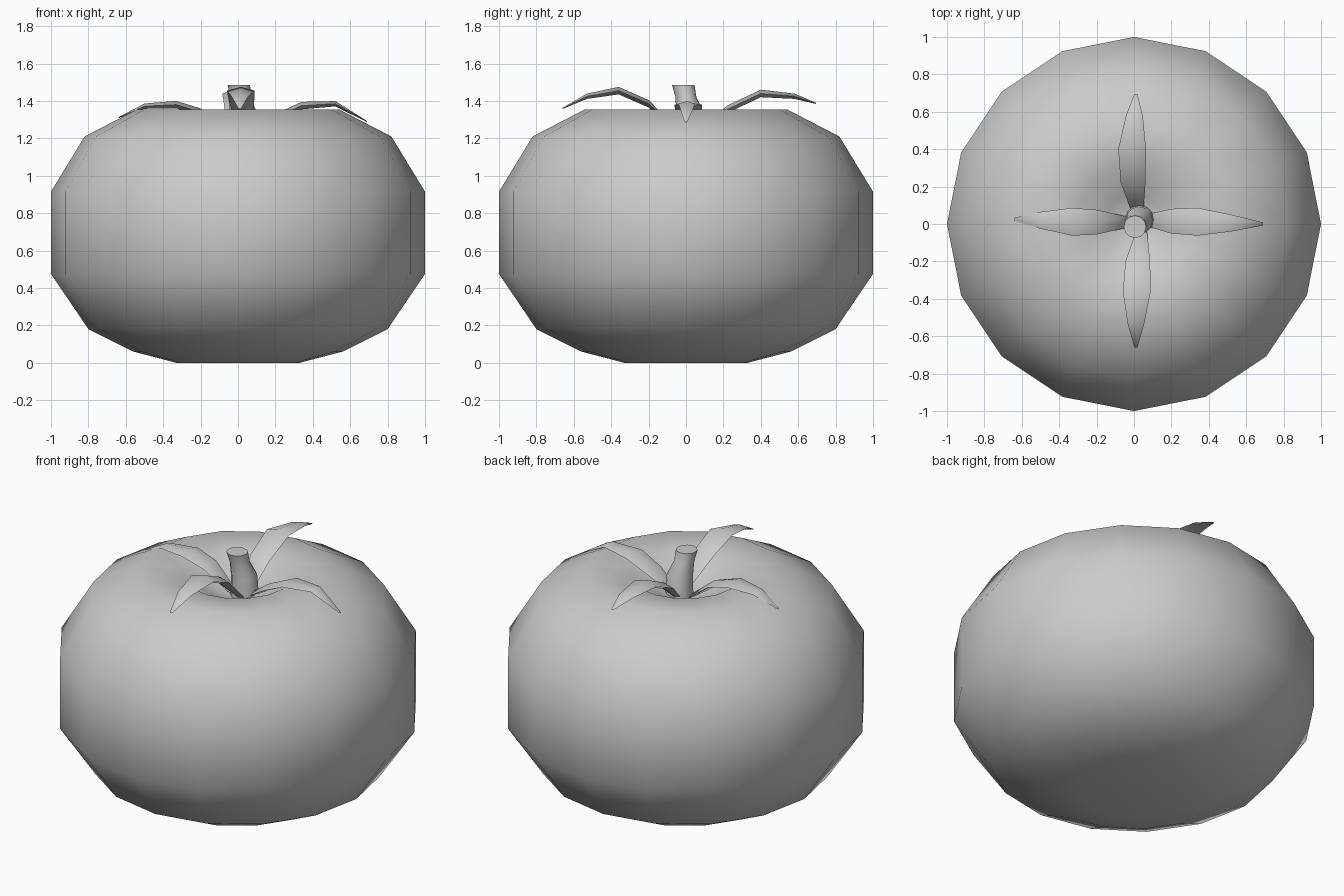
import bpy, bmesh, math
from mathutils import Vector

if "Cube" in bpy.data.objects:
    bpy.data.objects.remove(bpy.data.objects["Cube"])


def finish(name, bm, angle):
    bmesh.ops.recalc_face_normals(bm, faces=bm.faces[:])
    me = bpy.data.meshes.new(name)
    bm.to_mesh(me)
    bm.free()
    ob = bpy.data.objects.new(name, me)
    bpy.context.collection.objects.link(ob)
    bpy.ops.object.select_all(action='DESELECT')
    ob.select_set(True)
    bpy.context.view_layer.objects.active = ob
    bpy.ops.object.shade_smooth_by_angle(angle=math.radians(angle))
    return ob


def skin(bm, loops):
    """Bridge successive closed loops of points; returns the vertex rings."""
    rings = [[bm.verts.new(p) for p in loop] for loop in loops]
    for a, b in zip(rings, rings[1:]):
        n = len(a)
        for i in range(n):
            j = (i + 1) % n
            bm.faces.new((a[i], a[j], b[j], b[i]))
    return rings


def circle(r, z, n, cx=0, cy=0):
    return [(cx + r * math.cos(math.tau * i / n), cy + r * math.sin(math.tau * i / n), z)
            for i in range(n)]


def fan(bm, ring, point):
    c = bm.verts.new(point)
    for i in range(len(ring)):
        bm.faces.new((ring[i], ring[(i + 1) % len(ring)], c))


# Fruit body: 16-sided lathe with a dimple on top
profile = [(0.33, 0), (0.56, 0.06), (0.80, 0.18), (1, 0.475), (1, 0.915),
           (0.82, 1.21), (0.54, 1.355), (0.31, 1.335), (0.16, 1.25)]
bm = bmesh.new()
rings = skin(bm, [circle(r, z, 16) for r, z in profile])
fan(bm, rings[0], (0, 0, 0.01))
fan(bm, rings[-1], (0, 0, 1.2))
finish("fruit_body", bm, 180)

# Leaning stem with a flared top
bm = bmesh.new()
rings = skin(bm, [circle(r, z, 12, cx, cy) for r, z, cx, cy in (
    (0.08, 1.18, 0.03, 0.025), (0.073, 1.34, 0.027, 0.02),
    (0.056, 1.42, 0.012, 0), (0.06, 1.485, 0.005, -0.015))])
bm.faces.new(rings[0])
bm.faces.new(rings[-1])
finish("stem", bm, 50)


# Sepals: arched, ridged leaves; stations are (distance, height, sideways shift)
def sepal(name, turn, stations):
    halves = (0.03, 0.066, 0.074, 0.045, 0.008)
    thick = (0.012, 0.02, 0.02, 0.014, 0.003)
    out = Vector((math.cos(turn), math.sin(turn), 0))
    side = Vector((-out.y, out.x, 0))
    loops = []
    for (d, z, s), w, t in zip(stations, halves, thick):
        c = out * d + side * s + Vector((0, 0, z))
        up = Vector((0, 0, t))
        loops.append([c - side * w, c + up, c + side * w, c - up])
    bm = bmesh.new()
    rings = skin(bm, loops)
    bm.faces.new(rings[0])
    bm.faces.new(rings[-1])
    finish(name, bm, 80)


sepal("sepal_right", 0, [(0.06, 1.22, 0.02), (0.2, 1.31, 0.015), (0.34, 1.375, 0.012),
                         (0.52, 1.385, 0.005), (0.69, 1.29, 0)])
sepal("sepal_back", math.pi / 2, [(0.06, 1.22, -0.02), (0.22, 1.355, 0.005), (0.4, 1.44, 0.01),
                                  (0.58, 1.425, -0.002), (0.695, 1.387, -0.01)])
sepal("sepal_left", math.pi, [(0.04, 1.22, -0.01), (0.2, 1.34, -0.01), (0.33, 1.38, -0.012),
                              (0.5, 1.372, -0.02), (0.64, 1.31, -0.025)])
sepal("sepal_front", -math.pi / 2, [(0.04, 1.23, 0.04), (0.2, 1.385, 0.02), (0.36, 1.455, 0.015),
                                    (0.53, 1.425, 0.01), (0.66, 1.36, 0.01)])
